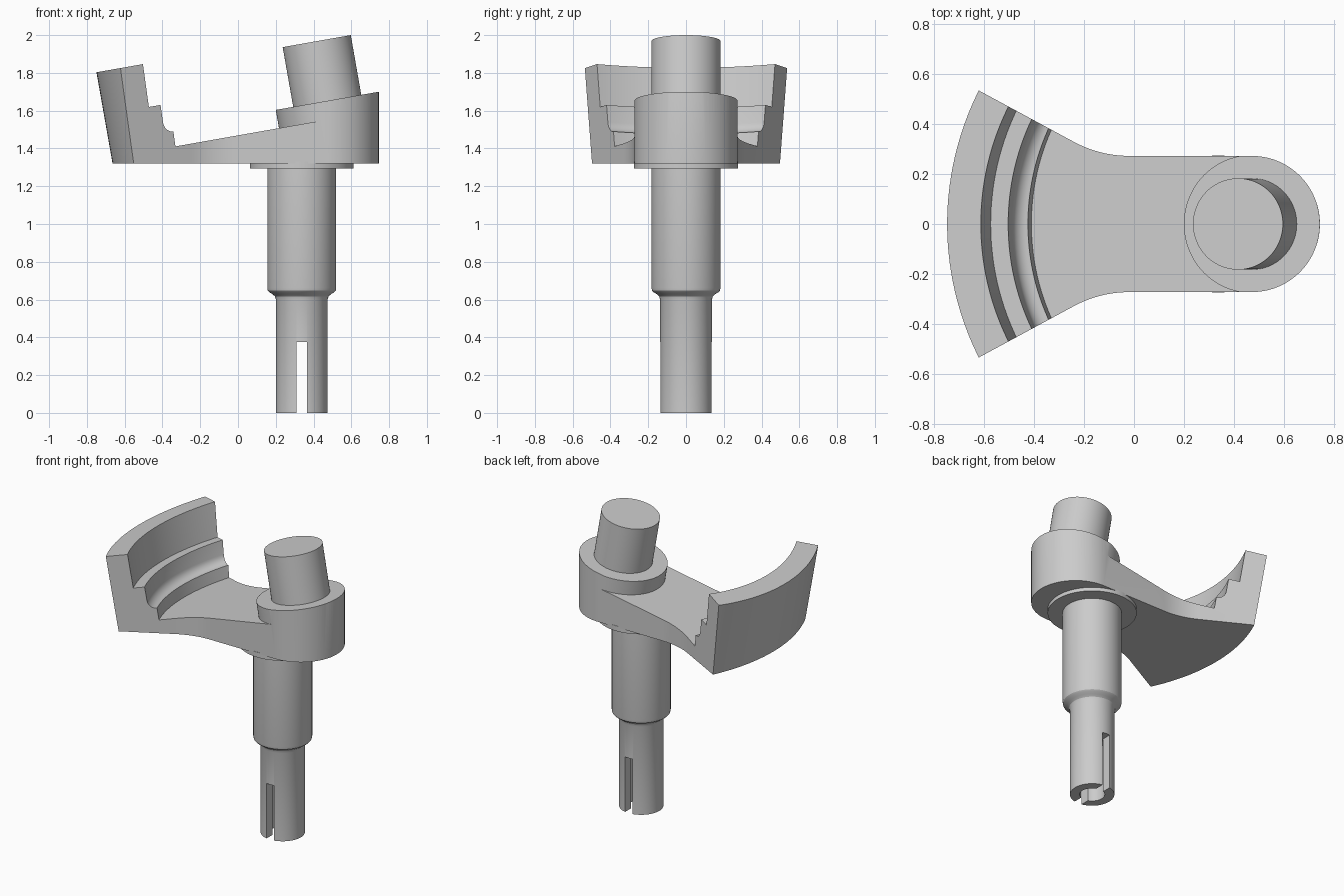
import bpy, bmesh
from math import sin, cos, pi, radians
from mathutils import Matrix, Vector

if "Cube" in bpy.data.objects:
    bpy.data.objects.remove(bpy.data.objects["Cube"])

SHAFT_X = 0.3375
TILT = Matrix.Translation((0.4725, 0, 1.652)) @ Matrix.Rotation(radians(-10), 4, 'Y')
UPRIGHT = Matrix.Translation((SHAFT_X, 0, 0))


def finish(name, bm, matrix=Matrix()):
    bm.transform(matrix)
    bmesh.ops.recalc_face_normals(bm, faces=bm.faces)
    mesh = bpy.data.meshes.new(name)
    bm.to_mesh(mesh)
    bm.free()
    obj = bpy.data.objects.new(name, mesh)
    bpy.context.collection.objects.link(obj)
    return obj


def lathe(name, profile, matrix, steps=96):
    """Revolve (radius, height) points that start and end on the axis."""
    bm = bmesh.new()
    verts = [bm.verts.new((r, 0, h)) for r, h in profile]
    edges = [bm.edges.new(pair) for pair in zip(verts, verts[1:])]
    bmesh.ops.spin(bm, geom=verts + edges, cent=(0, 0, 0), axis=(0, 0, 1),
                   angle=2 * pi, steps=steps, use_merge=True)
    bmesh.ops.remove_doubles(bm, verts=bm.verts, dist=1e-5)
    return finish(name, bm, matrix)


def prism(name, outline, z0, z1):
    bm = bmesh.new()
    face = bm.faces.new([bm.verts.new((x, y, z0)) for x, y in outline])
    top = bmesh.ops.extrude_face_region(bm, geom=[face])["geom"]
    bmesh.ops.translate(bm, vec=(0, 0, z1 - z0),
                        verts=[v for v in top if isinstance(v, bmesh.types.BMVert)])
    return finish(name, bm)


def boolean(obj, cutter, operation):
    cutter.hide_render = True
    mod = obj.modifiers.new(operation.title(), 'BOOLEAN')
    mod.operation, mod.solver, mod.object = operation, 'EXACT', cutter
    bpy.context.view_layer.objects.active = obj
    bpy.ops.object.modifier_apply(modifier=mod.name)
    bpy.data.objects.remove(cutter)


def smooth(*objs):
    bpy.ops.object.select_all(action='DESELECT')
    for obj in objs:
        obj.select_set(True)
    bpy.context.view_layer.objects.active = objs[0]
    bpy.ops.object.shade_smooth_by_angle(angle=radians(30))


# Stepped shaft with a bored, slotted lower end
shaft = lathe("shaft", [(0, 0.375), (0.078, 0.375), (0.078, 0), (0.137, 0), (0.137, 0.6),
                        (0.142, 0.617), (0.155, 0.629), (0.172, 0.639), (0.18, 0.648),
                        (0.1825, 0.662), (0.1825, 1.33), (0, 1.33)], UPRIGHT)
half_slot = 0.0275
slot = prism("slot_cutter", [(SHAFT_X + a * half_slot, b * 0.3)
                             for a, b in ((-1, -1), (1, -1), (1, 1), (-1, 1))], -0.1, 0.375)
boolean(shaft, slot, 'DIFFERENCE')

# Thrust flange under the arm
flange = lathe("flange", [(0, 1.295), (0.275, 1.295), (0.275, 1.33), (0, 1.33)], UPRIGHT)

# Inclined pin
pin = lathe("inclined_pin", [(0, -0.15), (0.183, -0.15), (0.183, 0.321), (0, 0.321)], TILT)

# Arm, boss and stepped counterweight rim revolved about the inclined axis
cove = [(0.915 + 0.054 * cos(a), 0.04 - 0.058 * sin(a))
        for a in (i * pi / 16 for i in range(9))]
profile = [(0, 0), (0.2767, 0), (0.2767, -0.098), (0.915, -0.098)] + cove[::-1]
profile += [(0.969, 0.132), (1.04, 0.132), (1.04, 0.361), (1.177, 0.361),
            (1.177, -0.6), (0, -0.6)]
arm = lathe("counterweight_arm", profile, TILT, 192)

# Plan outline: rounded boss end, straight neck, filleted flare
half = 0.273
neck = Vector((-0.137, half))
flare = Vector((-0.886, 0.479)).normalized()
p0, p2 = neck + Vector((0.12, 0)), neck + flare * 0.12
side = [p0 * (1 - t) ** 2 + neck * 2 * t * (1 - t) + p2 * t * t
        for t in (i / 10 for i in range(11))]
side.append(neck + flare * 0.9)
outline = [(0.4725 + half * sin(a), half * cos(a)) for a in (pi - i * pi / 48 for i in range(49))]
outline += [tuple(p) for p in side] + [(p.x, -p.y) for p in reversed(side)]
boolean(arm, prism("outline_cutter", outline, 1.32, 2.3), 'INTERSECT')

smooth(shaft, flange, pin, arm)
